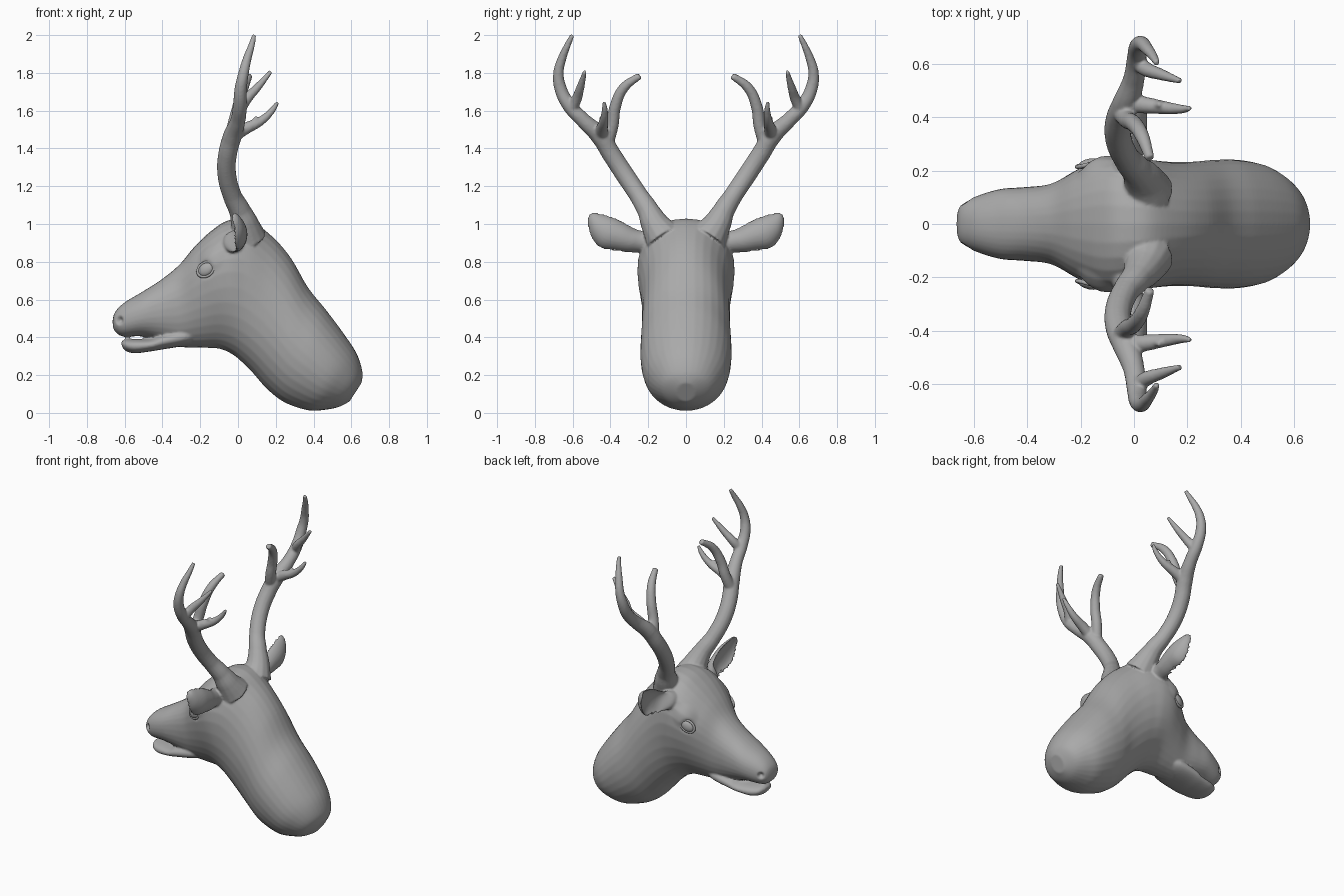
import bpy, bmesh, math
from mathutils import Vector, Matrix

cube = bpy.data.objects.get("Cube")
if cube:
    bpy.data.objects.remove(cube)

grey = bpy.data.materials.new("stone_grey")
grey.use_nodes = True
grey.diffuse_color = (0.4, 0.4, 0.4, 1)
grey.node_tree.nodes["Principled BSDF"].inputs["Base Color"].default_value = (0.4, 0.4, 0.4, 1)

solid = bmesh.new()  # collects all the flesh and antler volumes


def spline_rows(rows, steps=6):
    """Smoothly interpolate rows of numbers."""
    out = []
    for i in range(len(rows) - 1):
        a, b, c, d = (rows[min(max(i + k, 0), len(rows) - 1)] for k in (-1, 0, 1, 2))
        for j in range(steps):
            t = j / steps
            out.append([0.5 * (2 * q + (r - p) * t + (2 * p - 5 * q + 4 * r - s) * t * t
                               + (3 * q - p - 3 * r + s) * t ** 3)
                        for p, q, r, s in zip(a, b, c, d)])
    return out + [list(rows[-1])]


def loft(rows, ring, sides=32):
    """Skin closed rings made by ring(row, angle) and cap both ends."""
    bm = bmesh.new()
    loops = [[bm.verts.new(ring(row, math.tau * i / sides)) for i in range(sides)]
             for row in spline_rows(rows)]
    for a, b in zip(loops, loops[1:]):
        for i in range(sides):
            j = (i + 1) % sides
            bm.faces.new((a[i], a[j], b[j], b[i]))
    bm.faces.new(loops[0])
    bm.faces.new(loops[-1])
    bmesh.ops.recalc_face_normals(bm, faces=bm.faces)
    me = bpy.data.meshes.new("part")
    bm.to_mesh(me)
    bm.free()
    solid.from_mesh(me)
    bpy.data.meshes.remove(me)


def evaluated_mesh(ob):
    graph = bpy.context.evaluated_depsgraph_get()
    return bpy.data.meshes.new_from_object(ob.evaluated_get(graph))


def tube(points, side):
    """Tapered round branch through (x, y, z, radius) points."""
    cu = bpy.data.curves.new("branch", "CURVE")
    cu.dimensions = "3D"
    cu.bevel_depth = 1
    cu.bevel_resolution = 5
    cu.use_fill_caps = True
    sp = cu.splines.new("BEZIER")
    sp.bezier_points.add(len(points) - 1)
    for bp, (x, y, z, r) in zip(sp.bezier_points, points):
        bp.co = (x, y * side, z)
        bp.radius = r
        bp.handle_left_type = bp.handle_right_type = "AUTO"
    ob = bpy.data.objects.new("branch", cu)
    bpy.context.collection.objects.link(ob)
    me = evaluated_mesh(ob)
    bm = bmesh.new()
    bm.from_mesh(me)
    bmesh.ops.remove_doubles(bm, verts=bm.verts, dist=1e-5)
    bmesh.ops.recalc_face_normals(bm, faces=bm.faces)
    bm.to_mesh(me)
    bm.free()
    solid.from_mesh(me)
    bpy.data.objects.remove(ob)
    bpy.data.meshes.remove(me)


def power(v, e):
    return math.copysign(abs(v) ** e, v)


def body_ring(row, t):
    tx, tz, bx, bz, w, e, k = row
    up, side = power(math.sin(t), e), power(math.cos(t), e)
    return ((tx + bx) / 2 + (tx - bx) / 2 * up, w * side * (1 + k * up),
            (tz + bz) / 2 + (tz - bz) / 2 * up)


# Head and neck: top x, z, bottom x, z, half width, roundness, top bias
loft([(-.664, .49, -.662, .455, .03, 1, 0), (-.65, .535, -.65, .43, .068, .9, 0),
      (-.6, .585, -.61, .405, .098, .9, 0), (-.5, .645, -.51, .405, .13, .9, 0),
      (-.4, .71, -.42, .385, .138, .9, 0), (-.31, .785, -.31, .35, .15, .9, .1),
      (-.23, .88, -.2, .345, .195, .9, .2), (-.14, .965, -.1, .34, .238, .9, .25),
      (-.05, 1.02, -.03, .31, .25, .9, .2), (.06, 1.02, .02, .27, .242, .9, .1),
      (.18, .935, .08, .21, .233, .95, 0), (.28, .82, .15, .13, .233, 1, 0),
      (.37, .665, .23, .065, .24, 1, 0), (.47, .54, .31, .03, .24, 1, 0),
      (.57, .405, .385, .012, .222, 1, 0), (.63, .31, .45, .015, .185, 1, 0),
      (.658, .22, .53, .03, .13, 1, 0), (.655, .16, .59, .06, .05, 1, 0)], body_ring)

# Lower jaw, leaving a mouth gap under the muzzle
loft([(-.618, .375, -.615, .355, .03, 1, 0), (-.6, .388, -.595, .328, .07, 1, 0),
      (-.55, .39, -.545, .316, .098, .9, 0), (-.46, .394, -.46, .326, .115, .9, 0),
      (-.4, .42, -.4, .336, .125, .9, 0), (-.28, .45, -.28, .356, .12, .9, 0),
      (-.2, .45, -.2, .38, .08, 1, 0)], body_ring)

# Cupped ears: y, z, half width, depth, cup (1 solid, negative hollow)
for side in (1, -1):
    def ear_ring(row, t):
        y, z, a, b, cup = row
        c, s = math.cos(t), math.sin(t)
        return (-.03 + b * s * (1 if s > 0 else cup),
                side * (y - .36 * a * c), z + .93 * a * c)
    loft([(.18, .9, .055, .06, 1), (.24, .905, .06, .06, .7), (.29, .912, .067, .07, -.3),
          (.35, .932, .08, .078, -.6), (.42, .955, .09, .078, -.6),
          (.475, .99, .07, .06, -.5), (.505, 1.025, .04, .035, -.3),
          (.515, 1.04, .012, .012, .5)], ear_ring)

    # Antler: main beam, inner tine, two rear spikes, small knob
    tube([(.05, .12, .93, .1), (.035, .165, 1.0, .075), (.01, .2, 1.07, .058),
          (-.03, .25, 1.15, .05), (-.06, .33, 1.27, .05), (-.055, .395, 1.37, .05),
          (-.03, .455, 1.465, .05), (0, .545, 1.55, .04), (.01, .62, 1.63, .037),
          (.015, .665, 1.72, .033), (.03, .675, 1.8, .028), (.05, .655, 1.88, .023),
          (.07, .63, 1.94, .018), (.086, .602, 2.0, .012)], side)
    tube([(-.05, .42, 1.42, .035), (-.025, .39, 1.52, .033), (0, .375, 1.62, .031),
          (.03, .33, 1.72, .027), (.06, .245, 1.785, .018)], side)
    tube([(-.02, .45, 1.47, .035), (.04, .445, 1.505, .032), (.12, .435, 1.545, .024),
          (.18, .43, 1.6, .017), (.21, .433, 1.645, .01)], side)
    tube([(.01, .61, 1.6, .03), (.045, .58, 1.66, .028), (.1, .56, 1.72, .022),
          (.175, .535, 1.808, .011)], side)
    tube([(.08, .44, 1.53, .018), (.1, .45, 1.568, .011)], side)

# Fuse everything into one smooth skin
me = bpy.data.meshes.new("stag_head")
solid.to_mesh(me)
solid.free()
head = bpy.data.objects.new("stag_head", me)
bpy.context.collection.objects.link(head)
rm = head.modifiers.new("fuse", "REMESH")
rm.mode = "VOXEL"
rm.voxel_size = .007
sm = head.modifiers.new("soften", "SMOOTH")
sm.factor = .5
sm.iterations = 4
fused = evaluated_mesh(head)
head.modifiers.clear()
head.data = fused
fused.name = "stag_head_skin"
bpy.data.meshes.remove(me)
fused.materials.clear()
fused.materials.append(grey)


def dent(centre, radius, depth):
    """Push the skin in (or out, if negative) around a point."""
    centre = Vector(centre)
    moves = []
    for v in fused.vertices:
        d = (v.co - centre).length / radius
        if d < 1:
            moves.append((v, v.normal * depth * (1 - d * d) ** 2))
    for v, m in moves:
        v.co -= m


def finish(ob):
    if not ob.data.materials:
        ob.data.materials.append(grey)
    for p in ob.data.polygons:
        p.use_smooth = True


bpy.context.view_layer.update()
for side in (1, -1):
    name = "left" if side < 0 else "right"
    # Nostril
    _, spot, _, _ = head.ray_cast(Vector((-.628, side, .49)), Vector((0, -side, 0)))
    dent(spot, .028, .022)
    # Brow and eye with lids, set on the skin
    _, spot, normal, _ = head.ray_cast(Vector((-.17, side, .76)), Vector((0, -side, 0)))
    normal = (normal + Vector((0, side, 0))).normalized()
    along = Vector((.8, 0, .45))
    along = (along - normal * along.dot(normal)).normalized()
    frame = Matrix((along, normal.cross(along), normal)).transposed().to_4x4()
    frame.translation = spot
    dent(spot + Vector((.02, 0, .06)), .09, -.012)
    dent(spot, .06, .014)
    bm = bmesh.new()
    bmesh.ops.create_uvsphere(bm, u_segments=24, v_segments=14, radius=1,
                              matrix=frame @ Matrix.Diagonal((.044, .033, .018, 1)))
    eye_me = bpy.data.meshes.new("eye_" + name)
    bm.to_mesh(eye_me)
    bm.free()
    eye = bpy.data.objects.new("eye_" + name, eye_me)
    bpy.context.collection.objects.link(eye)
    finish(eye)
    bpy.ops.mesh.primitive_torus_add(major_segments=32, minor_segments=10,
                                     major_radius=1, minor_radius=.2)
    lid = bpy.context.object
    lid.name = "eyelids_" + name
    lid.data.transform(frame @ Matrix.Diagonal((.047, .036, .04, 1)))
    finish(lid)
finish(head)
